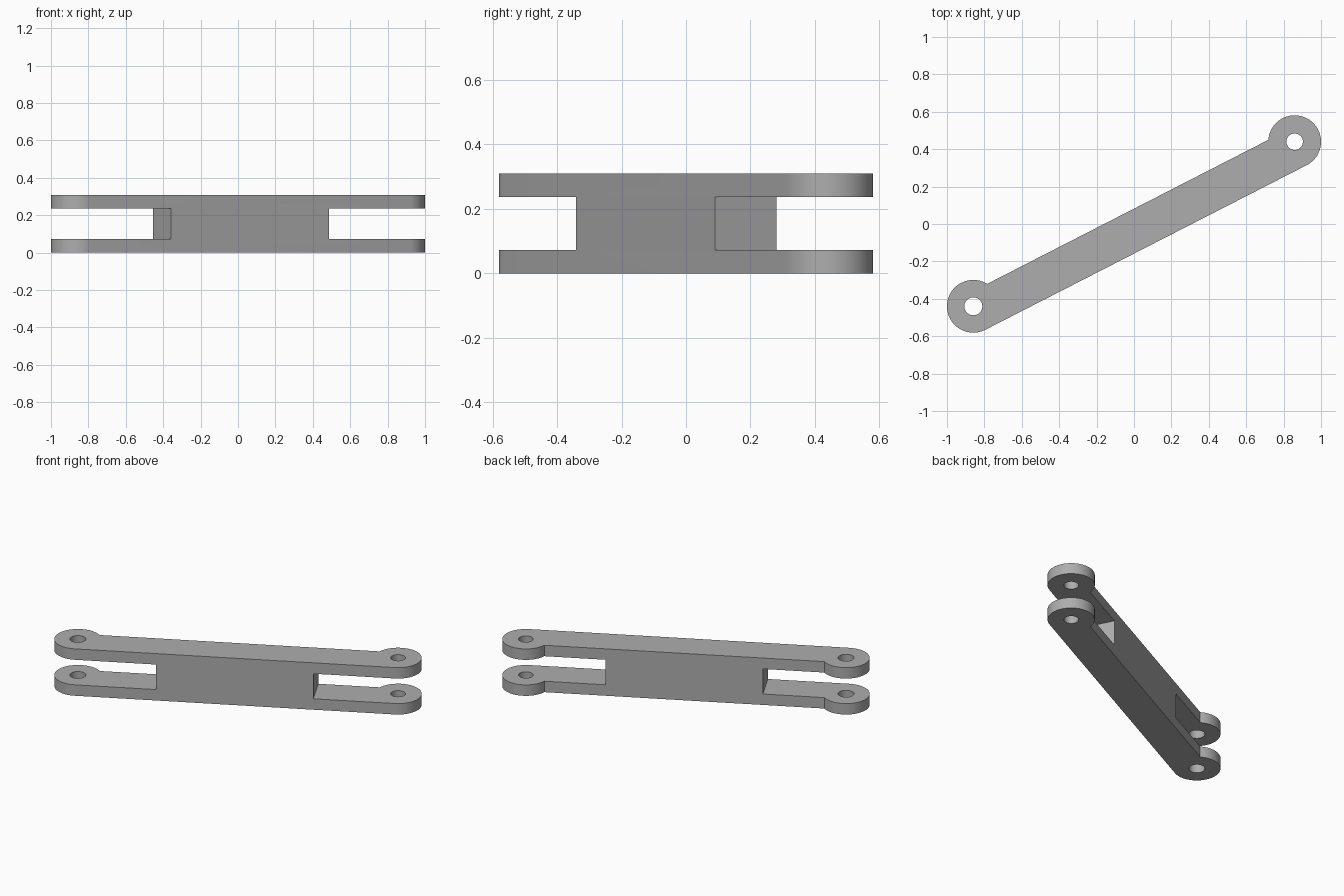
import bpy, bmesh
from math import sin, cos, asin, atan2, hypot, pi, radians

cube = bpy.data.objects.get("Cube")
if cube:
    bpy.data.objects.remove(cube, do_unlink=True)

EYE_X, EYE_Y, EYE_R = 0.859, 0.44, 0.141   # eye centre and outer radius
HEIGHT, PLATE = 0.309, 0.072               # full height, fork plate thickness
EDGE = 0.073                               # offset of the bar's stepped edge
WEB = 0.474                                # half length of the solid middle
TILT = atan2(EYE_Y, EYE_X)
REACH = hypot(EYE_X, EYE_Y)

grey = bpy.data.materials.new("grey metal")
grey.use_nodes = True
grey.diffuse_color = (0.42, 0.42, 0.42, 1)
grey.node_tree.nodes["Principled BSDF"].inputs["Base Color"].default_value = grey.diffuse_color


def arc(cx, r, start, end, steps):
    return [(cx + r * cos(start + (end - start) * i / steps),
             r * sin(start + (end - start) * i / steps)) for i in range(steps + 1)]


def prism(name, outline, z0, z1):
    """Extrude an outline upwards, turned to the link's diagonal."""
    bm = bmesh.new()
    face = bm.faces.new([bm.verts.new((x, y, z0)) for x, y in outline])
    top = bmesh.ops.extrude_face_region(bm, geom=[face])["geom"]
    bmesh.ops.translate(bm, vec=(0, 0, z1 - z0),
                        verts=[v for v in top if isinstance(v, bmesh.types.BMVert)])
    bmesh.ops.recalc_face_normals(bm, faces=bm.faces)
    mesh = bpy.data.meshes.new(name)
    bm.to_mesh(mesh)
    bm.free()
    obj = bpy.data.objects.new(name, mesh)
    obj.rotation_euler.z = TILT
    mesh.materials.append(grey)
    bpy.context.collection.objects.link(obj)
    return obj


# Link body: round eyes, tangent to the bar on one edge, stepped on the other
step = asin(EDGE / EYE_R)
outline = arc(-REACH, EYE_R, step, 1.5 * pi, 48) + arc(REACH, EYE_R, -pi / 2, pi - step, 48)
link = prism("forked_link", outline, 0, HEIGHT)

# Fork slots and pin holes at both ends
cutters = []
for side, hole_r in ((-1, 0.048), (1, 0.044)):
    a, b = sorted((side * WEB, side * 1.3))
    cutters.append(prism("slot_cutter", [(a, -0.3), (b, -0.3), (b, 0.3), (a, 0.3)],
                         PLATE, HEIGHT - PLATE))
    cutters.append(prism("hole_cutter", arc(side * REACH, hole_r, 0, 2 * pi, 40)[:-1],
                         -0.1, HEIGHT + 0.1))

bpy.ops.object.select_all(action="DESELECT")
bpy.context.view_layer.objects.active = link
link.select_set(True)
for cutter in cutters:
    cutter.hide_render = True
    cut = link.modifiers.new("cut", "BOOLEAN")
    cut.operation, cut.solver, cut.object = "DIFFERENCE", "EXACT", cutter
    bpy.ops.object.modifier_apply(modifier=cut.name)
    bpy.data.objects.remove(cutter, do_unlink=True)

bpy.ops.object.shade_smooth_by_angle(angle=radians(30))
